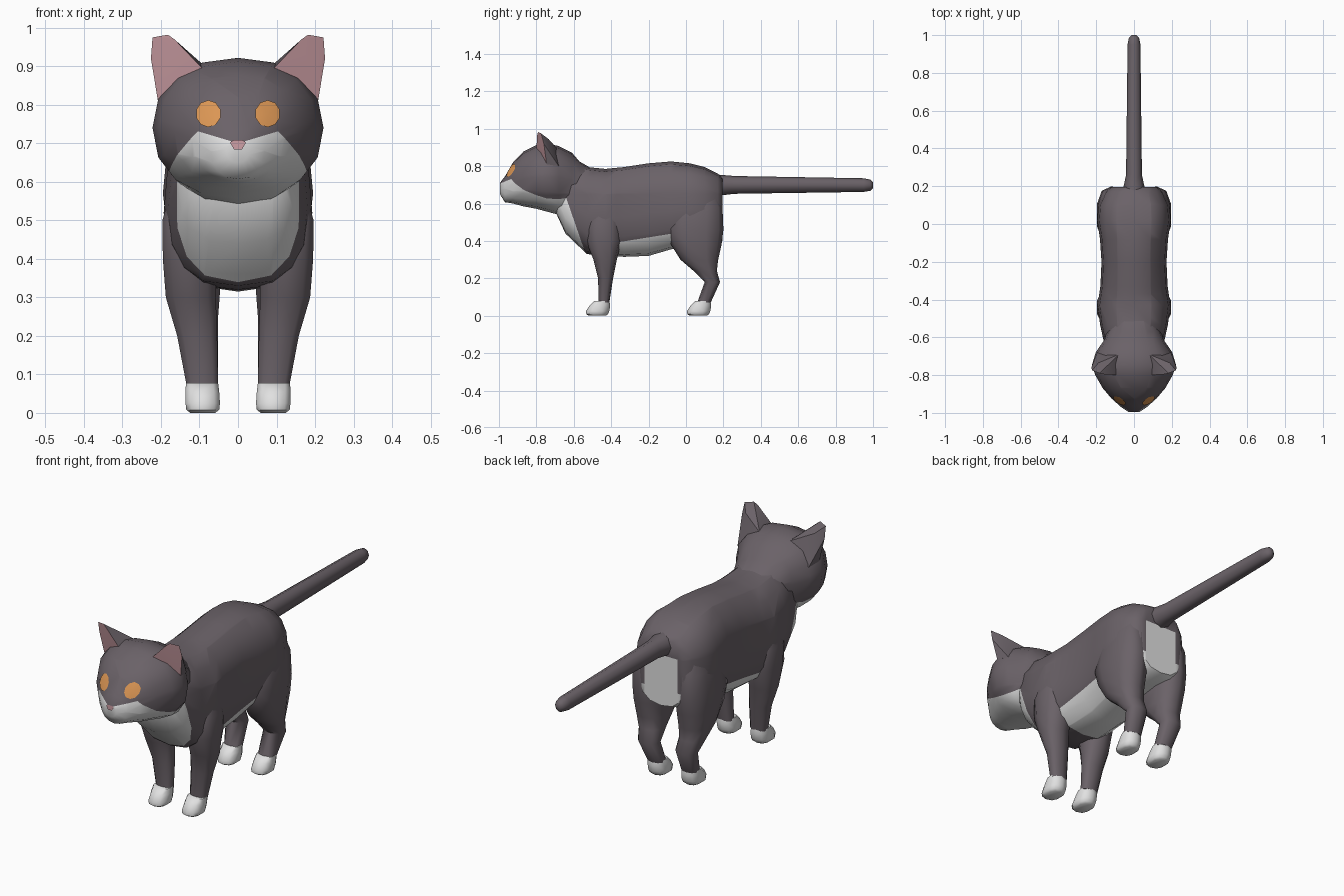
import bpy, bmesh, math
from mathutils import Vector
from mathutils.bvhtree import BVHTree

if "Cube" in bpy.data.objects:
    bpy.data.objects.remove(bpy.data.objects["Cube"])


def material(name, rgb):
    m = bpy.data.materials.new(name)
    m.diffuse_color = (*rgb, 1)
    m.use_nodes = True
    m.node_tree.nodes["Principled BSDF"].inputs["Base Color"].default_value = m.diffuse_color
    return m


GREY = material("dark_grey_fur", (0.145, 0.122, 0.138))
WHITE = material("white_fur", (0.75, 0.75, 0.75))
PINK = material("pink_skin", (0.62, 0.35, 0.38))
ORANGE = material("orange_eye", (0.72, 0.31, 0.09))


def spow(v, p):
    return math.copysign(abs(v) ** p, v)


def ring_y(y, zb, zt, w, zm, n=14, p=0.85):
    """Cross-section standing across the y axis, widest at height zm."""
    pts = []
    for k in range(n):
        a = 2 * math.pi * k / n
        c, s = math.cos(a), math.sin(a)
        h = zt - zm if c > 0 else zm - zb
        pts.append((w * spow(s, p) if abs(s) > 1e-6 else 0, y, zm + h * spow(c, p)))
    return pts


def ring_z(z, x0, x1, y0, y1, n=10, p=0.8):
    """Level cross-section of a limb."""
    pts = []
    for k in range(n):
        a = 2 * math.pi * (k + 0.5) / n
        pts.append(((x0 + x1) / 2 + (x1 - x0) / 2 * spow(math.cos(a), p),
                    (y0 + y1) / 2 + (y1 - y0) / 2 * spow(math.sin(a), p), z))
    return pts


def loft(rings):
    bm = bmesh.new()
    vs = [[bm.verts.new(p) for p in r] for r in rings]
    n = len(vs[0])
    for a, b in zip(vs, vs[1:]):
        for i in range(n):
            bm.faces.new((a[i], a[(i + 1) % n], b[(i + 1) % n], b[i]))
    bm.faces.new(vs[0])
    bm.faces.new(vs[-1])
    bmesh.ops.recalc_face_normals(bm, faces=bm.faces)
    return bm


def cut(bm, co, no):
    bmesh.ops.bisect_plane(bm, geom=bm.verts[:] + bm.edges[:] + bm.faces[:],
                           dist=1e-5, plane_co=co, plane_no=no)


def paint(bm, index, rule):
    for f in bm.faces:
        if rule(f.calc_center_median(), f.normal):
            f.material_index = index


def finish(name, bm, mats, angle=50):
    me = bpy.data.meshes.new(name)
    bm.normal_update()
    bm.to_mesh(me)
    bm.free()
    for m in mats:
        me.materials.append(m)
    ob = bpy.data.objects.new(name, me)
    bpy.context.collection.objects.link(ob)
    bpy.ops.object.select_all(action='DESELECT')
    ob.select_set(True)
    bpy.context.view_layer.objects.active = ob
    bpy.ops.object.shade_smooth_by_angle(angle=math.radians(angle))
    return ob


# Body: y, bottom, top, half width, height of widest point
body = loft([ring_y(*s, n=16, p=0.75) for s in [
    (-0.70, 0.56, 0.76, 0.12, 0.65), (-0.645, 0.44, 0.82, 0.155, 0.60),
    (-0.53, 0.33, 0.795, 0.18, 0.54), (-0.43, 0.32, 0.785, 0.193, 0.52),
    (-0.33, 0.315, 0.795, 0.178, 0.53), (-0.20, 0.32, 0.815, 0.172, 0.55),
    (-0.08, 0.355, 0.825, 0.18, 0.56), (0.02, 0.37, 0.815, 0.195, 0.57),
    (0.10, 0.38, 0.795, 0.188, 0.57), (0.17, 0.39, 0.76, 0.155, 0.57),
    (0.195, 0.40, 0.74, 0.125, 0.57)]])
bib_co, bib_no = Vector((0, -0.63, 0.60)), Vector((0, 0.26, 0.09))
belly_co, belly_no = Vector((0, -0.35, 0.395)), Vector((0, -0.16, 1))
cut(body, bib_co, bib_no)
cut(body, belly_co, belly_no)
cut(body, (0, -0.37, 0), (0, 1, 0))
cut(body, (0, 0, 0.65), (0, 0, 1))
for sx in (-1, 1):
    cut(body, (sx * 0.09, 0, 0), (1, 0, 0))
paint(body, 1, lambda c, n: (c - bib_co).dot(bib_no) < 0)
paint(body, 1, lambda c, n: c.y > -0.37 and (c - belly_co).dot(belly_no) < 0)
paint(body, 1, lambda c, n: c.y > 0.17 and abs(c.x) < 0.09 and c.z < 0.65 and n.y > 0.5)
finish("body", body, [GREY, WHITE])

# Head with white muzzle
head = loft([ring_y(*s, n=16, p=0.9) for s in [
    (-0.995, 0.65, 0.71, 0.03, 0.685), (-0.968, 0.607, 0.745, 0.07, 0.68),
    (-0.925, 0.60, 0.82, 0.118, 0.71), (-0.87, 0.585, 0.877, 0.165, 0.73),
    (-0.80, 0.572, 0.912, 0.205, 0.74), (-0.745, 0.557, 0.922, 0.222, 0.74),
    (-0.68, 0.54, 0.907, 0.203, 0.74), (-0.61, 0.53, 0.872, 0.155, 0.73),
    (-0.57, 0.52, 0.825, 0.145, 0.69), (-0.50, 0.50, 0.785, 0.12, 0.66)]])
skin = BVHTree.FromBMesh(head)
cut(head, (0, 0, 0), (1, 0, 0))
for sx in (-1, 1):
    cut(head, (0, 0, 0.70), (-0.3 * sx, 0, 1))
    cut(head, (0.1 * sx, -0.91, 0.73), (0.874 * sx, 0.205, 1))
paint(head, 1, lambda c, n: c.z < min(
    0.70 + 0.3 * abs(c.x), 0.73 - 0.874 * (abs(c.x) - 0.1) - 0.205 * (c.y + 0.91)))
finish("head", head, [GREY, WHITE])


def face_plate(name, outline, mat):
    """Thin plate laid on the front of the head."""
    bm = bmesh.new()
    cx = sum(p[0] for p in outline) / len(outline)
    cz = sum(p[1] for p in outline) / len(outline)
    vs = []
    for x, z in [(cx, cz)] + outline:
        hit = skin.ray_cast(Vector((x, -2, z)), Vector((0, 1, 0)))[0]
        vs.append(bm.verts.new((x, (hit.y if hit else -0.97) - 0.005, z)))
    rim = vs[1:]
    for i in range(len(rim)):
        bm.faces.new((vs[0], rim[i], rim[(i + 1) % len(rim)]))
    bm.normal_update()
    if sum(f.normal.y for f in bm.faces) > 0:
        bmesh.ops.reverse_faces(bm, faces=bm.faces[:])
    finish(name, bm, [mat])


# Eyes and nose
for side, sx in (("left", -1), ("right", 1)):
    angles = [math.pi * (k + 0.5) / 5 for k in range(10)]
    face_plate(side + "_eye", [(sx * 0.077 + 0.033 * math.cos(a), 0.777 + 0.035 * math.sin(a))
                               for a in angles], ORANGE)
face_plate("nose", [(-0.021, 0.702), (-0.012, 0.708), (0.012, 0.708), (0.021, 0.702),
                    (0.01, 0.684), (-0.01, 0.684)], PINK)

# Ears: pink towards the front, grey behind
EAR = [(0.088, -0.80, 0.89), (0.165, -0.795, 0.97), (0.182, -0.79, 0.982), (0.222, -0.775, 0.975),
       (0.226, -0.76, 0.92), (0.208, -0.745, 0.81), (0.08, -0.69, 0.895),
       (0.195, -0.68, 0.80), (0.188, -0.735, 0.945)]
for side, sx in (("left", -1), ("right", 1)):
    bm = bmesh.new()
    for x, y, z in EAR:
        bm.verts.new((sx * x, y, z))
    bmesh.ops.convex_hull(bm, input=bm.verts[:])
    bmesh.ops.recalc_face_normals(bm, faces=bm.faces)
    bm.normal_update()
    paint(bm, 1, lambda c, n: n.y < -0.5)
    finish(side + "_ear", bm, [GREY, PINK], 35)

# Legs and paws: z, inner x, outer x, front y, back y
FRONT_LEG = [(0.62, 0.07, 0.165, -0.49, -0.38), (0.50, 0.06, 0.199, -0.53, -0.35),
             (0.40, 0.055, 0.198, -0.535, -0.345), (0.30, 0.055, 0.19, -0.495, -0.37),
             (0.20, 0.052, 0.16, -0.47, -0.39), (0.07, 0.05, 0.135, -0.467, -0.41)]
HIND_LEG = [(0.70, 0.07, 0.15, -0.02, 0.15), (0.58, 0.05, 0.19, -0.08, 0.195),
            (0.46, 0.035, 0.199, -0.105, 0.20), (0.38, 0.04, 0.195, -0.08, 0.19),
            (0.30, 0.045, 0.185, -0.03, 0.172), (0.24, 0.05, 0.17, 0.04, 0.165),
            (0.18, 0.05, 0.155, 0.10, 0.182), (0.07, 0.05, 0.135, 0.06, 0.132)]
PAW = [(0.078, 0.05, 0.137, -0.08, 0.0), (0.055, 0.047, 0.138, -0.105, 0.005),
       (0.025, 0.045, 0.138, -0.125, 0.0), (0.008, 0.047, 0.136, -0.123, -0.008),
       (0.0, 0.058, 0.125, -0.11, -0.02)]
for side, sx in (("left", -1), ("right", 1)):
    for part, leg, heel in (("front", FRONT_LEG, -0.41), ("hind", HIND_LEG, 0.13)):
        finish(f"{side}_{part}_leg", loft(
            [ring_z(z, sx * a, sx * b, c, d) for z, a, b, c, d in leg]), [GREY])
        finish(f"{side}_{part}_paw", loft(
            [ring_z(z, sx * a, sx * b, heel + c, heel + d) for z, a, b, c, d in PAW]), [WHITE])

# Tail
finish("tail", loft([ring_y(y, zb, zt, w, (zb + zt) / 2, n=8, p=1) for y, zb, zt, w in [
    (0.14, 0.64, 0.757, 0.06), (0.20, 0.645, 0.752, 0.055), (0.26, 0.652, 0.747, 0.042),
    (0.95, 0.662, 0.735, 0.034), (0.985, 0.668, 0.728, 0.027), (1.0, 0.682, 0.713, 0.012)]]), [GREY])
